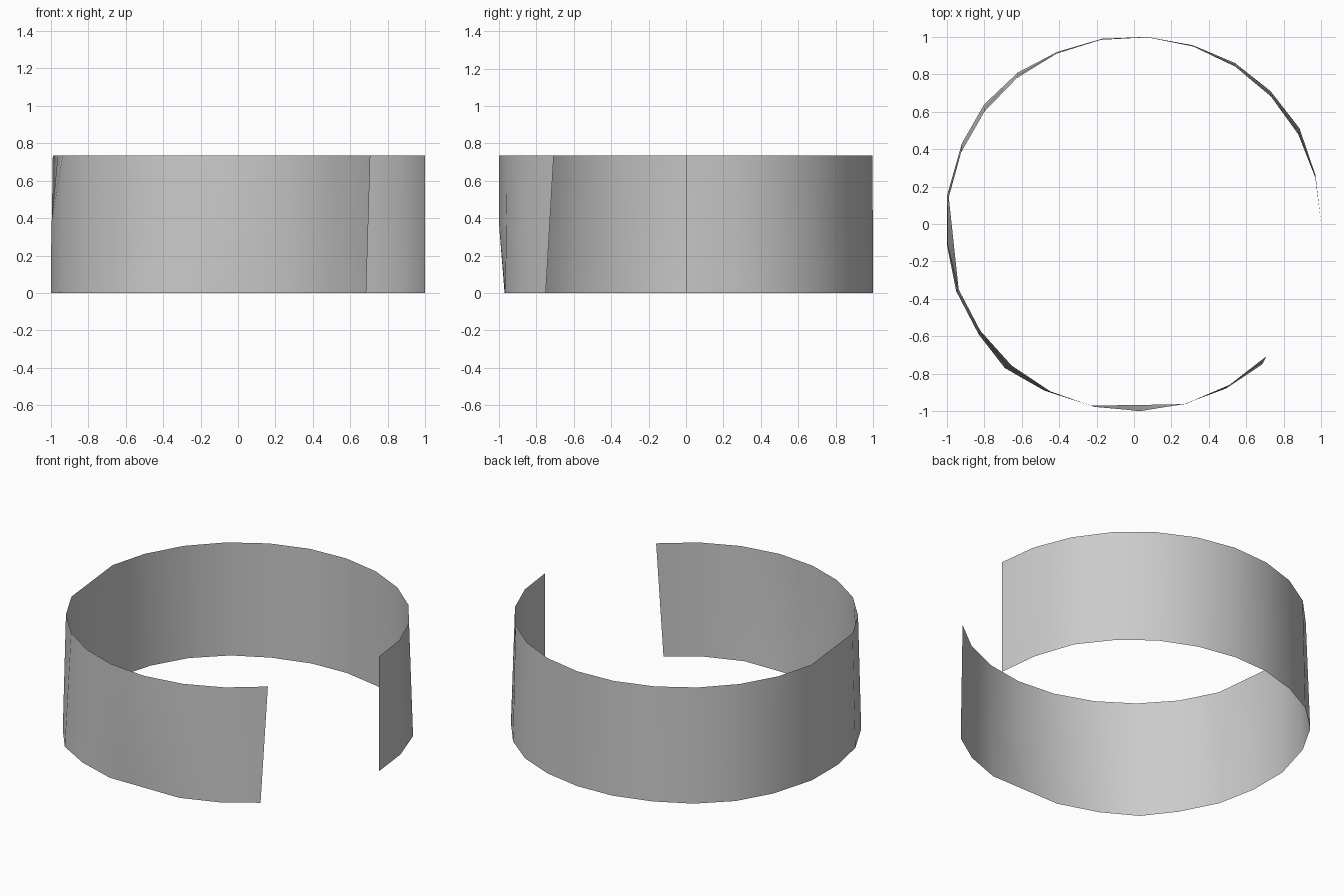
import bpy, bmesh, math

if "Cube" in bpy.data.objects:
    bpy.data.objects.remove(bpy.data.objects["Cube"])

HEIGHT = 0.735
SEGS = 22
SWEEP = math.radians(315)

# Upper rim: regular arc of a unit circle
top = [(math.cos(SWEEP * i / SEGS), math.sin(SWEEP * i / SEGS)) for i in range(SEGS + 1)]

# Lower rim: slightly irregular, bulging at the diagonals
bottom = [(1, 0), (.97, .26), (.885, .51), (.73, .71), (.54, .86), (.315, .955),
          (.07, 1), (-.17, .99), (-.41, .92), (-.62, .81), (-.80, .64), (-.92, .43),
          (-1, .15), (-1, -.11), (-.95, -.36), (-.83, -.59), (-.69, -.77),
          (-.48, -.89), (-.23, -.97), (.015, -1), (.26, -.965), (.49, -.88), (.685, -.75)]


def mid(a, b):
    return ((a[0] + b[0]) / 2, (a[1] + b[1]) / 2)


middle = [mid(a, b) for a, b in zip(top, bottom)]

# Flattened spots where each rim skips a corner
top[13] = mid(top[12], top[14])
bottom[19] = mid(bottom[18], bottom[20])

# Open band wall
bm = bmesh.new()
rows = [[bm.verts.new((x, y, z)) for x, y in ring]
        for ring, z in ((bottom, 0), (middle, HEIGHT / 2), (top, HEIGHT))]
for low, high in zip(rows, rows[1:]):
    for i in range(SEGS):
        bm.faces.new((low[i], low[i + 1], high[i + 1], high[i])).smooth = True

mesh = bpy.data.meshes.new("open_band")
bm.to_mesh(mesh)
bm.free()
band = bpy.data.objects.new("open_band", mesh)
bpy.context.collection.objects.link(band)
